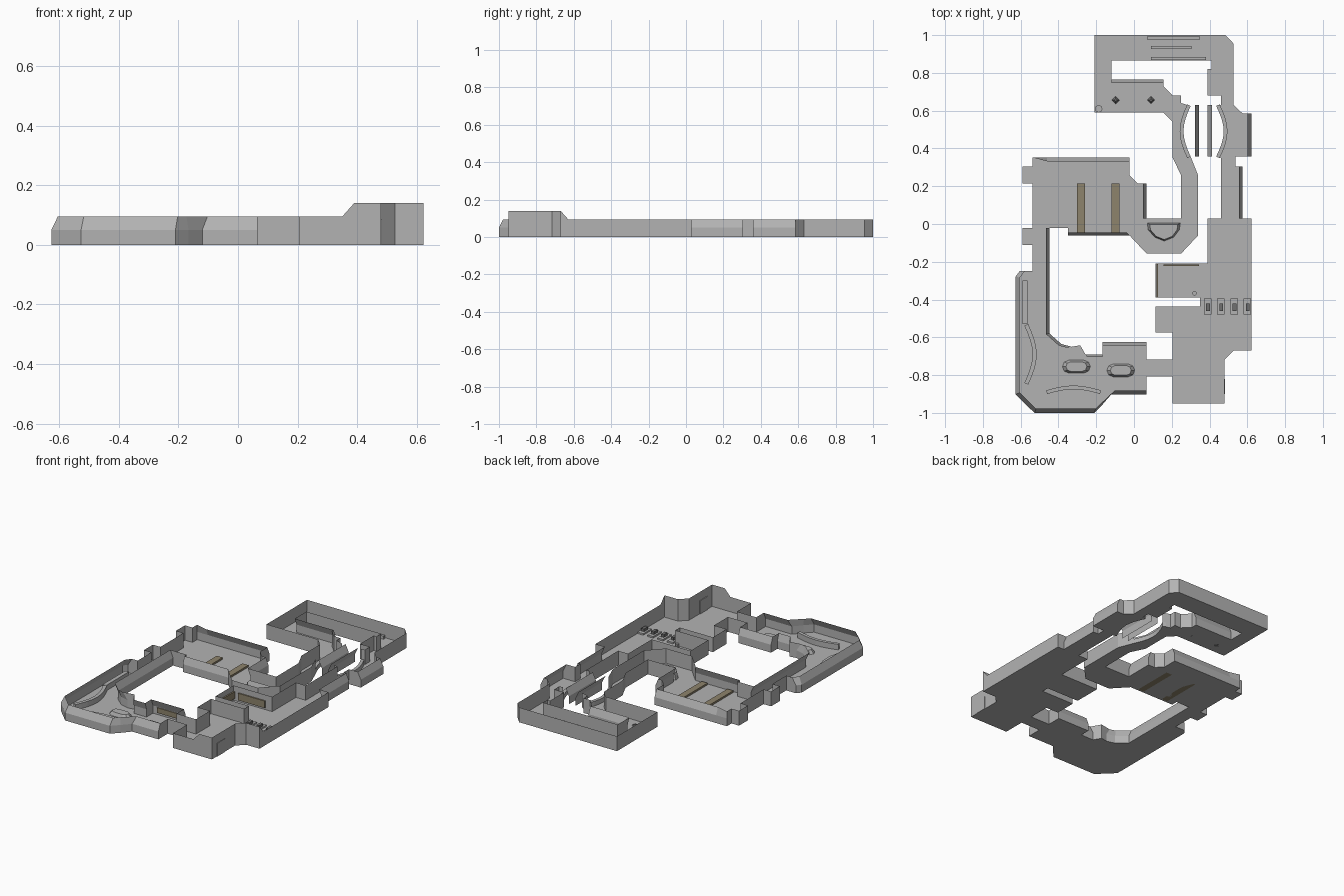
import bpy, bmesh, math
from mathutils import Vector

if "Cube" in bpy.data.objects:
    bpy.data.objects.remove(bpy.data.objects["Cube"])


def material(name, c):
    m = bpy.data.materials.new(name)
    m.diffuse_color = (*c, 1)
    m.use_nodes = True
    m.node_tree.nodes["Principled BSDF"].inputs["Base Color"].default_value = m.diffuse_color
    return m


GREY = material("concrete_grey", (0.45, 0.45, 0.45))
DARK = material("dark_grey", (0.16, 0.16, 0.16))
TAN = material("dull_tan", (0.27, 0.23, 0.15))


def finish(name, bm, mat):
    me = bpy.data.meshes.new(name)
    bm.to_mesh(me)
    bm.free()
    me.materials.append(mat)
    ob = bpy.data.objects.new(name, me)
    bpy.context.collection.objects.link(ob)
    return ob


def prism(name, pts, z0, z1, mat=GREY, top=1.0):
    """Upright prism; top scales the upper outline about its centre."""
    bm = bmesh.new()
    c = sum((Vector(p) for p in pts), Vector((0, 0))) / len(pts)
    lo = [bm.verts.new((*p, z0)) for p in pts]
    hi = [bm.verts.new((*(c + (Vector(p) - c) * top), z1)) for p in pts]
    bm.faces.new(lo[::-1])
    bm.faces.new(hi)
    n = len(pts)
    for i in range(n):
        j = (i + 1) % n
        bm.faces.new((lo[i], lo[j], hi[j], hi[i]))
    bmesh.ops.recalc_face_normals(bm, faces=bm.faces[:])
    return finish(name, bm, mat)


def box(name, x0, x1, y0, y1, z0, z1, mat=GREY):
    return prism(name, [(x0, y0), (x1, y0), (x1, y1), (x0, y1)], z0, z1, mat)


def arc(x_end, x_mid, y0, y1, n=8):
    """Shallow bow running from y0 to y1."""
    return [(x_end + (x_mid - x_end) * math.sin(math.pi * i / n),
             y0 + (y1 - y0) * i / n) for i in range(n + 1)]


def curb(name, path, w, h):
    """Low kerb following a path."""
    out = []
    for i, p in enumerate(path):
        a, b = Vector(path[max(i - 1, 0)]), Vector(path[min(i + 1, len(path) - 1)])
        d = (b - a).normalized()
        out.append((p[0] - d.y * w, p[1] + d.x * w))
    for i in range(len(path) - 1):
        prism(name, [path[i], path[i + 1], out[i + 1], out[i]], 0, h)


# Outlines: x, y, inward lean of the wall that follows (third value optional)
outer = [(-.21, 1), (.485, 1), (.527, .955), (.527, .63), (.575, .585), (.622, .585, .022),
         (.622, .357), (.537, .357), (.537, .305), (.575, .305, .02), (.575, .03), (.622, .03),
         (.622, -.63), (.622, -.67), (.527, -.67), (.48, -.717), (.48, -.95), (.39, -.95),
         (.35, -.95), (.204, -.95), (.204, -.807), (.066, -.807), (.066, -.902, .02),
         (-.12, -.902), (-.166, -.955, .01), (-.21, -1, .022), (-.527, -1, .022),
         (-.627, -.902, .022), (-.627, -.278, .022), (-.606, -.25), (-.537, -.25),
         (-.537, -.11), (-.59, -.11), (-.59, -.02), (-.537, -.02), (-.537, .214),
         (-.59, .214), (-.59, .305), (-.537, .305), (-.537, .352), (-.46, .352, .02),
         (-.024, .352), (-.024, .257), (.02, .214), (.066, .214, .018), (.066, .03),
         (.25, .03), (.25, .257), (.204, .352), (.204, .542), (.156, .59), (-.21, .59)]
bow_r = arc(.435, .475, .625, .357)
bow_l = arc(.3, .262, .357, .625)
inner = ([(-.12, .865), (.41, .865), (.41, .82), (.39, .82), (.39, .68), (.46, .68), (.46, .63)]
         + bow_r +
         [(.46, .35), (.46, .03), (.39, .03), (.39, -.21), (.115, -.21), (.115, -.39),
          (.35, -.39), (.35, -.437), (.115, -.437), (.115, -.575), (.204, -.575),
          (.204, -.717), (.066, -.717), (.066, -.625, .018), (-.166, -.625), (-.166, -.69, .015),
          (-.257, -.69), (-.285, -.642), (-.33, -.65, .012), (-.385, -.635, .015),
          (-.447, -.58, .02), (-.447, -.02), (-.35, -.02), (-.35, -.06, .016), (-.024, -.06),
          (.066, -.156), (.25, -.156), (.34, -.06), (.34, .257)]
         + bow_l +
         [(.25, .64), (.25, .68), (.204, .68), (.156, .73), (.156, .765, .018), (-.12, .765)])
low = {(round(p[0], 4), round(p[1], 4)) for p in bow_r + bow_l}


def clamp(t):
    return max(0, min(1, t))


def wall_top(x, y):
    return .095 + .045 * clamp((x - .35) / .04) * clamp((-.63 - y) / .04)


def walls(name, loop, side):
    """Upright lower band and a leaning upper band on every edge."""
    n = len(loop)
    P = [Vector(p[:2]) for p in loop]
    D = [p[2] if len(p) > 2 else 0 for p in loop]
    N = []
    for i in range(n):
        d = (P[(i + 1) % n] - P[i]).normalized()
        N.append(Vector((-d.y, d.x)) * side)
    T = []
    for i in range(n):
        a, b, da, db = N[i - 1], N[i], D[i - 1], D[i]
        det = a.x * b.y - a.y * b.x
        if abs(det) < .2:
            T.append(P[i] + b * max(da, db))
        else:
            T.append(P[i] + Vector(((da * b.y - db * a.y) / det, (a.x * db - b.x * da) / det)))
    bm = bmesh.new()
    for i in range(n):
        j = (i + 1) % n
        keys = [(round(p.x, 4), round(p.y, 4)) for p in (P[i], P[j])]
        if keys[0] in low and keys[1] in low:
            rings = [(P, 0), (P, .03)]
        else:
            rings = [(P, 0), (P, .05), (T, None)]
        prev = None
        for pts, z in rings:
            cur = [bm.verts.new((*pts[k], wall_top(*P[k]) if z is None else z)) for k in (i, j)]
            if prev:
                bm.faces.new((prev[0], prev[1], cur[1], cur[0]))
            prev = cur
    bmesh.ops.remove_doubles(bm, verts=bm.verts[:], dist=.0002)
    finish(name, bm, GREY)


walls("outer_walls", outer, -1)
walls("inner_walls", inner, 1)

# Flat floor filling the ring between the two outlines
bm = bmesh.new()
edges = []
for loop in (outer, inner):
    vs = [bm.verts.new((p[0], p[1], 0)) for p in loop]
    edges += [bm.edges.new((vs[i], vs[(i + 1) % len(vs)])) for i in range(len(vs))]
bmesh.ops.triangle_fill(bm, edges=edges, use_beauty=True, normal=(0, 0, 1))
bmesh.ops.dissolve_limit(bm, angle_limit=.01, verts=bm.verts[:], edges=bm.edges[:])
finish("floor", bm, GREY)

# Window panels either side of the oval opening, leaning back at the top
for name, x0, x1 in (("left_window", .345, .322), ("right_window", .39, .412)):
    bm = bmesh.new()
    rows = [[bm.verts.new((x, y, z)) for y in (.357, .63)]
            for x, z in ((x0, .0), (x0, .05), (x1, .095))]
    for a, b in zip(rows, rows[1:]):
        bm.faces.new((a[0], a[1], b[1], b[0]))
    finish(name, bm, GREY)

# Kerbs along the bowed edges and the lower left corridor
curb("left_bow_kerb", bow_l, .02, .03)
curb("right_bow_kerb", bow_r, .02, .03)
curb("west_kerb", arc(-.56, -.515, -.85, -.53), .022, .035)
curb("south_kerb", [(y, x) for x, y in arc(-.9, -.875, -.46, -.18)], .02, .035)
box("west_ledge", -.59, -.565, -.53, -.3, 0, .035)

# Rounded floor ridges
for x, y in ((-.305, -.755), (-.07, -.775)):
    pts = [(x + s * .04 + .034 * math.cos(a), y + .034 * math.sin(a))
           for s, base in ((1, -90), (-1, 90))
           for a in (math.radians(base + 45 * k) for k in range(5))]
    prism("floor_ridge", pts, 0, .022, GREY, .75)

# Long benches in the top hall
for x0, x1, y in ((.07, .35, .985), (.09, .305, .935), (.09, .38, .876)):
    box("bench", x0, x1, y - .008, y + .008, 0, .02)

# Gate posts across the right hall
for x in (.39, .46, .53, .6):
    box("gate_base", x - .02, x + .02, -.48, -.395, 0, .01)
    box("gate_post", x - .008, x + .012, -.46, -.42, .01, .027, DARK)

# Tan rails and grates
for x in (-.28, -.097):
    box("rail", x - .021, x + .021, -.05, .214, 0, .012, TAN)
box("hall_grate", .155, .345, -.222, -.214, .015, .06, TAN)
box("side_grate", .118, .127, -.388, -.212, .015, .06, TAN)
box("corridor_grate", -.13, .03, -.634, -.628, .015, .048, TAN)

# Half round booth against the octagon wall
prism("booth", [(.07, .005), (.075, -.03), (.11, -.07), (.16, -.09), (.21, -.07),
                (.24, -.03), (.245, .005)], 0, .04, GREY, .85)

# Small fittings: diamonds, drums and a doorway panel
for x in (-.097, .09):
    prism("diamond_marker", [(x + .02, .656), (x, .676), (x - .02, .656), (x, .636)], 0, .012, DARK, .4)
for x, y, r in ((-.187, .61, .02), (.32, -.367, .012)):
    prism("drum", [(x + r * math.cos(k * math.pi / 4), y + r * math.sin(k * math.pi / 4))
                   for k in range(8)], 0, .025)
box("door_panel", .476, .483, -.9, -.82, .0, .085)
